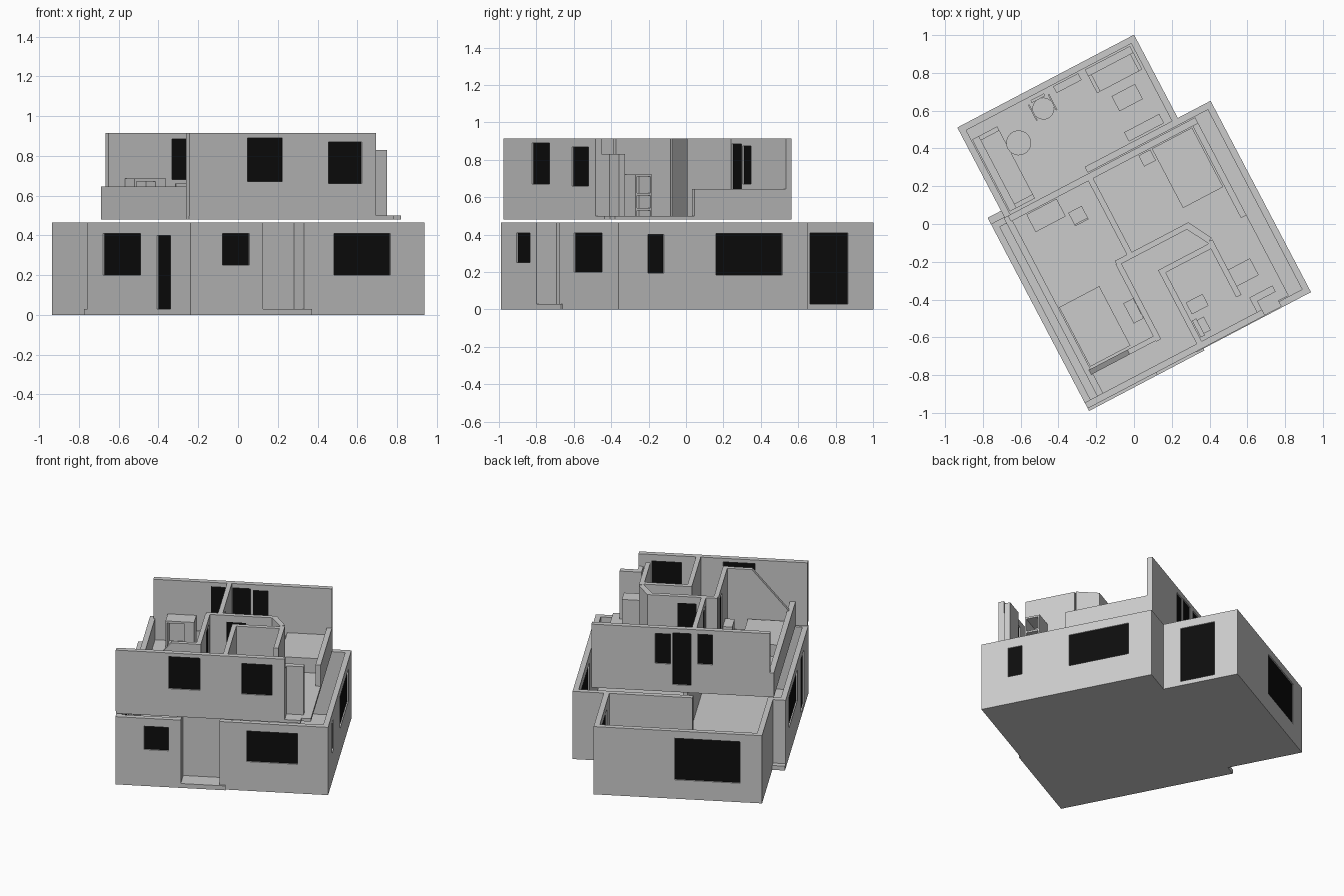
import bpy, bmesh, math
from mathutils import Matrix, Vector

# House is laid out in its own u/v plan, then turned and moved into place
PLACE = Matrix.Translation((-0.238, -0.99, 0)) @ Matrix.Rotation(math.radians(27.7), 4, 'Z')
BLACK = bpy.data.materials.new("dark_glass")
BLACK.diffuse_color = (0.004, 0.004, 0.004, 1)


def finish(name, bm, mat=None):
    bmesh.ops.recalc_face_normals(bm, faces=bm.faces)
    me = bpy.data.meshes.new(name)
    bm.to_mesh(me)
    bm.free()
    ob = bpy.data.objects.new(name, me)
    ob.matrix_world = PLACE
    bpy.context.collection.objects.link(ob)
    if mat:
        me.materials.append(mat)
    return ob


def add_box(bm, u0, u1, v0, v1, z0, z1):
    m = Matrix.Translation(((u0 + u1) / 2, (v0 + v1) / 2, (z0 + z1) / 2)) @ \
        Matrix.Diagonal((u1 - u0, v1 - v0, z1 - z0, 1))
    bmesh.ops.create_cube(bm, size=1, matrix=m)


def boxes(name, *dims, mat=None):
    bm = bmesh.new()
    for d in dims:
        add_box(bm, *d)
    return finish(name, bm, mat)


def prism(name, pts, depth):
    bm = bmesh.new()
    f = bm.faces.new([bm.verts.new(p) for p in pts])
    r = bmesh.ops.extrude_face_region(bm, geom=[f])
    bmesh.ops.translate(bm, vec=Vector(depth),
                        verts=[g for g in r['geom'] if isinstance(g, bmesh.types.BMVert)])
    return finish(name, bm)


def cylinders(name, *dims, seg=24):
    bm = bmesh.new()
    for u, v, r, z0, z1 in dims:
        bmesh.ops.create_cone(bm, cap_ends=True, segments=seg, radius1=r, radius2=r, depth=z1 - z0,
                              matrix=Matrix.Translation((u, v, (z0 + z1) / 2)))
    ob = finish(name, bm)
    bpy.context.view_layer.objects.active = ob
    ob.select_set(True)
    bpy.ops.object.shade_smooth_by_angle()
    ob.select_set(False)


def wall(name, axis, a0, a1, b0, b1, z0, z1, openings=()):
    """Wall running along an axis, with openings (start, end, bottom, top) filled by dark panels."""
    def dim(s, e, lo, hi, c0=b0, c1=b1):
        return (s, e, c0, c1, lo, hi) if axis == 'u' else (c0, c1, s, e, lo, hi)
    solid, glass, at = [], [], a0
    mid = (b0 + b1) / 2
    for s, e, lo, hi in sorted(openings):
        solid += [dim(at, s, z0, z1), dim(s, e, z0, lo), dim(s, e, hi, z1)]
        glass.append(dim(s, e, lo, hi, mid - 0.009, mid + 0.009))
        at = e
    solid.append(dim(at, a1, z0, z1))
    boxes(name, *[d for d in solid if d[1] > d[0] and d[5] - d[4] > 0.001])
    if glass:
        boxes(name + "_glass", *glass, mat=BLACK)


T = 0.035
# Ground floor slab with porch step
boxes("ground_floor", (0, 1.333, 0.011, 1.155, 0, 0.03), (0, 0.69, 0, 0.011, 0, 0.03),
      (0.08, 1.137, 1.155, 1.653, 0, 0.03))
# Ground floor outer walls
G0, G1 = 0.028, 0.465
wall("ground_front_left", 'u', 0, 0.41, 0, T, G0, G1, [(0.18, 0.333, 0.25, 0.41)])
wall("ground_front_right", 'u', 0.65, 1.333, 0.011, 0.011 + T, G0, G1, [(0.82, 1.14, 0.2, 0.41)])
wall("ground_left", 'v', 0, 1.118, 0, T, G0, G1, [(0.22, 0.366, 0.03, 0.4), (0.545, 0.95, 0.2, 0.41)])
wall("ground_right", 'v', 0.011, 1.155, 1.333 - T, 1.333, G0, G1,
     [(0.19, 0.285, 0.195, 0.4), (0.6, 1.0, 0.185, 0.405)])
wall("porch_back", 'u', 0.38, 0.68, 0.12, 0.15, G0, G1)
wall("porch_left", 'v', 0, 0.14, 0.38, 0.41, G0, G1, [(0.02, 0.035, 0.04, 0.4)])
wall("porch_right", 'v', 0.011, 0.14, 0.65, 0.68, G0, G1)
wall("ground_rear_right", 'u', 1.10, 1.333, 1.155 - T, 1.155, G0, G1)
wall("ground_rear_left", 'u', 0, 0.11, 1.118 - T, 1.118, G0, G1)
# Rear extension walls
wall("extension_left", 'v', 1.09, 1.653, 0.08, 0.08 + T, G0, G1)
wall("extension_right", 'v', 1.13, 1.653, 1.137 - T, 1.137, G0, G1, [(1.27, 1.5, 0.03, 0.41)])
wall("extension_back", 'u', 0.08, 1.137, 1.653 - T, 1.653, G0, G1, [(0.217, 0.63, 0.13, 0.415)])
wall("ground_inner_wall", 'u', 0.58, 1.13, 1.12, 1.155, G0, G1)
wall("ground_hall_wall", 'v', 0.14, 0.85, 0.65, 0.68, G0, G1)

# Extension furniture
boxes("long_couch", (0.12, 0.27, 1.13, 1.56, 0.03, 0.13), (0.12, 0.16, 1.13, 1.56, 0.13, 0.23),
      (0.12, 0.27, 1.13, 1.155, 0.13, 0.18), (0.12, 0.27, 1.535, 1.56, 0.13, 0.18))
boxes("sofa", (0.82, 1.09, 1.47, 1.61, 0.03, 0.12), (0.82, 1.09, 1.57, 1.61, 0.12, 0.22),
      (0.82, 0.84, 1.47, 1.61, 0.12, 0.17), (1.07, 1.09, 1.47, 1.61, 0.12, 0.17))
boxes("coffee_table", (0.88, 1.02, 1.33, 1.42, 0.03, 0.10))
boxes("media_cabinet", (0.85, 1.06, 1.165, 1.22, 0.03, 0.16))
boxes("side_cabinet", (0.63, 0.78, 1.57, 1.61, 0.03, 0.2))
cylinders("round_table", (0.33, 1.43, 0.066, 0.15, 0.165), (0.33, 1.43, 0.012, 0.03, 0.15),
          (0.33, 1.43, 0.035, 0.03, 0.04))
cylinders("armchair_seat", (0.53, 1.53, 0.058, 0.1, 0.125),
          *[(0.53 + du, 1.53 + dv, 0.006, 0.03, 0.1) for du in (-0.035, 0.035) for dv in (-0.035, 0.035)])
boxes("armchair_back", (0.49, 0.57, 1.585, 1.6, 0.12, 0.22),
      (0.467, 0.475, 1.49, 1.585, 0.12, 0.165), (0.585, 0.593, 1.49, 1.585, 0.12, 0.165))

# Upper floor, hovering just above the lower walls
U0, U1 = 0.498, 0.915
boxes("upper_floor", (0.075, 1.22, 0.05, 1.115, 0.48, 0.5), (0.0, 1.16, 0.016, 0.05, 0.48, 0.5))
wall("upper_front", 'u', 0, 1.06, 0.015, 0.05, 0.498, U1,
     [(0.33, 0.53, 0.67, 0.89), (0.79, 0.98, 0.66, 0.87)])
wall("upper_back", 'u', 0.1, 1.22, 1.08, 1.115, 0.498, U1,
     [(0.46, 0.555, 0.68, 0.885), (0.595, 0.71, 0.53, 0.885), (0.725, 0.82, 0.67, 0.875)])
wall("left_knee_wall", 'v', 0.05, 1.115, 0.075, 0.11, U0, 0.645)
wall("right_knee_wall", 'v', 0.53, 1.1, 1.187, 1.22, U0, 0.645)
boxes("stepped_wall_end", (1.03, 1.06, 0.05, 0.137, U0, 0.83), (1.03, 1.168, 0.1, 0.137, U0, 0.83))

# Upper partitions
wall("bedroom_divider", 'v', 0.62, 1.085, 0.562, 0.592, U0, U1, [(0.66, 0.77, 0.502, 0.87)])
wall("landing_wall", 'u', 0.49, 0.926, 0.61, 0.64, U0, U1, [(0.62, 0.74, 0.502, 0.87)])
wall("left_room_wall", 'v', 0.16, 0.62, 0.485, 0.515, U0, U1, [(0.45, 0.56, 0.502, 0.87)])
wall("right_room_wall", 'v', 0.17, 0.5, 0.97, 1.0, U0, U1)
wall("bathroom_back", 'u', 0.67, 0.98, 0.46, 0.49, U0, U1)
wall("bathroom_left", 'v', 0.045, 0.48, 0.67, 0.7, U0, U1)
prism("diagonal_wall", [(0.905, 0.64, U0), (0.93, 0.64, U0), (1.0, 0.51, U0), (0.97, 0.495, U0),
                        (0.905, 0.61, U0)], (0, 0, U1 - U0))
prism("sloped_partition", [(0.1, 0.165, U0), (0.51, 0.165, U0), (0.51, 0.165, U1),
                           (0.33, 0.165, U1), (0.1, 0.165, 0.645)], (0, 0.028, 0))

# Upper furniture
boxes("right_bed", (0.94, 1.18, 0.72, 1.075, U0, 0.6))
boxes("left_bed", (0.115, 0.355, 0.205, 0.56, U0, 0.58))
boxes("nightstand", (0.86, 0.93, 1.01, 1.075, U0, 0.58))
boxes("desk", (0.19, 0.37, 0.97, 1.075, 0.67, 0.685), (0.19, 0.2, 0.97, 1.075, U0, 0.67),
      (0.31, 0.37, 0.97, 1.075, U0, 0.67))
boxes("desk_chair", (0.39, 0.47, 0.9, 0.98, 0.58, 0.595), (0.39, 0.47, 0.9, 0.91, 0.595, 0.66),
      *[(u, u + 0.01, v, v + 0.01, U0, 0.58) for u in (0.39, 0.46) for v in (0.9, 0.97)])
boxes("dresser", (0.425, 0.484, 0.3, 0.42, U0, 0.62))
boxes("washstand", (0.72, 0.82, 0.2, 0.27, U0, 0.62))
boxes("toilet", (0.72, 0.77, 0.08, 0.16, U0, 0.57), (0.705, 0.73, 0.07, 0.17, U0, 0.64))
boxes("shelf_unit", *[(1.0, 1.13, 0.22, 0.32, z, z + 0.012) for z in (0.53, 0.61, 0.71)],
      *[(1.0, 1.13, v, v + 0.01, U0, 0.715) for v in (0.22, 0.31)])
